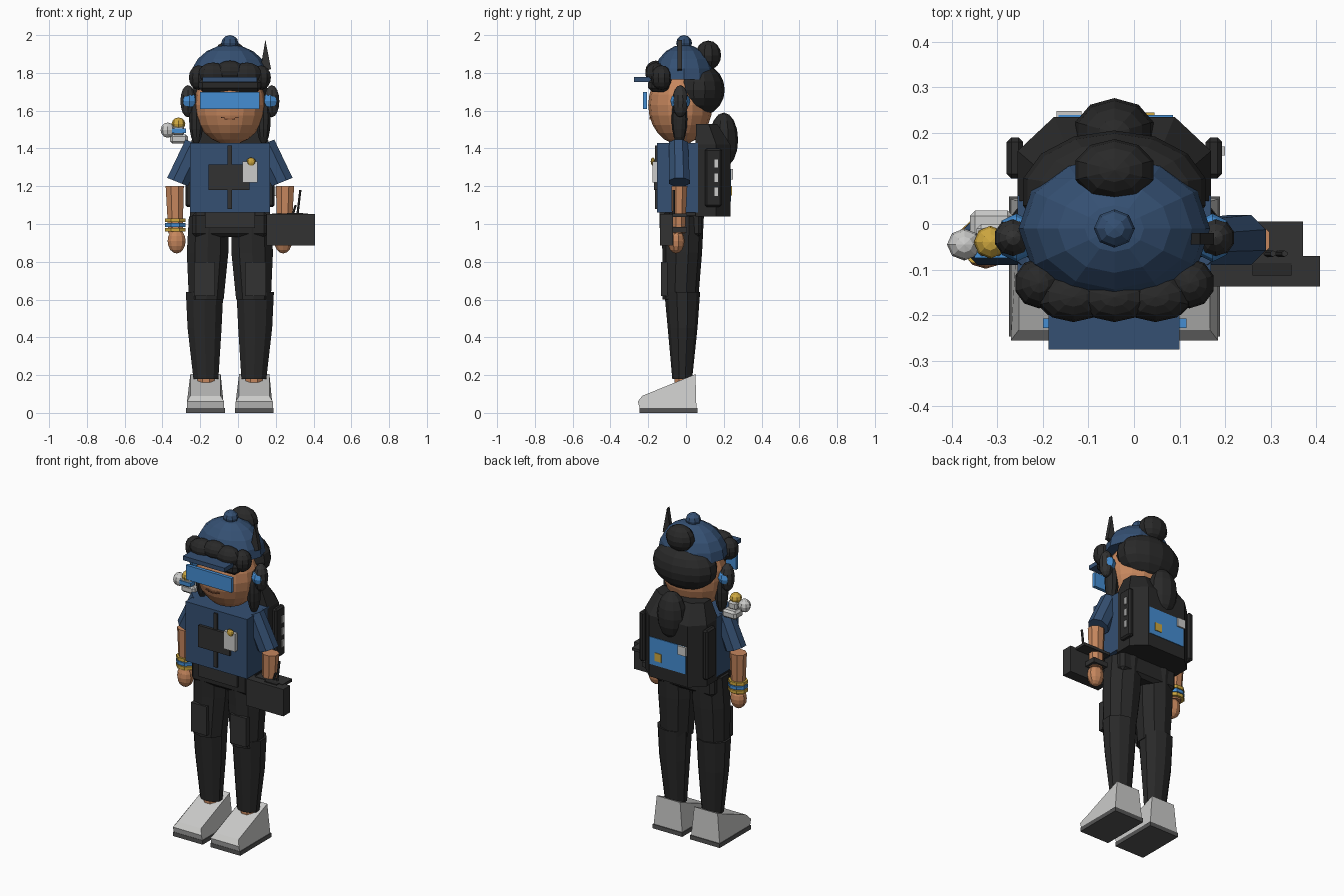
import bpy, bmesh, math
from mathutils import Matrix, Vector

if "Cube" in bpy.data.objects:
    bpy.data.objects.remove(bpy.data.objects["Cube"], do_unlink=True)

C = -0.043  # body centre line


def material(name, r, g, b):
    m = bpy.data.materials.new(name)
    m.use_nodes = True
    m.diffuse_color = (r, g, b, 1)
    node = next(n for n in m.node_tree.nodes if n.type == "BSDF_PRINCIPLED")
    node.inputs["Base Color"].default_value = (r, g, b, 1)
    return m


NAVY = material("navy cloth", 0.035, 0.08, 0.17)
BLACK = material("black cloth", 0.022, 0.022, 0.022)
CHARCOAL = material("charcoal plastic", 0.032, 0.032, 0.032)
BLUE = material("bright blue", 0.06, 0.27, 0.65)
SKIN = material("skin", 0.56, 0.24, 0.11)
LIGHT = material("light grey", 0.6, 0.6, 0.59)
SOLE = material("sole grey", 0.09, 0.09, 0.09)
GOLD = material("gold", 0.62, 0.39, 0.05)
MOUTH = material("mouth brown", 0.25, 0.09, 0.04)


def finish(name, bm, mat):
    bmesh.ops.recalc_face_normals(bm, faces=bm.faces)
    me = bpy.data.meshes.new(name)
    bm.to_mesh(me)
    bm.free()
    me.materials.append(mat)
    ob = bpy.data.objects.new(name, me)
    bpy.context.collection.objects.link(ob)
    return ob


def box(name, x, y, z, mat, bevel=0):
    """Box from (min, max) ranges."""
    bm = bmesh.new()
    bmesh.ops.create_cube(bm, size=1)
    for v in bm.verts:
        v.co = [(r[0] + r[1]) / 2 + c * (r[1] - r[0]) for c, r in zip(v.co, (x, y, z))]
    if bevel:
        bmesh.ops.bevel(bm, geom=bm.edges[:], offset=bevel, segments=1, affect="EDGES")
    return finish(name, bm, mat)


def ball(name, pos, radii, mat, seg=10, rings=8, dome=False):
    bm = bmesh.new()
    bmesh.ops.create_uvsphere(bm, u_segments=seg, v_segments=rings, radius=1)
    if dome:
        low = [v for v in bm.verts if v.co.z < -0.01]
        bmesh.ops.delete(bm, geom=low, context="VERTS")
        bmesh.ops.holes_fill(bm, edges=bm.edges)
    bm.transform(Matrix.Translation(pos) @ Matrix.Diagonal((*radii, 1)))
    return finish(name, bm, mat)


def loft(name, rings, mat, sides=8, tilt=0):
    """Skin over elliptical rings given as (x, y, z, rx, ry)."""
    bm = bmesh.new()
    loops = []
    for x, y, z, rx, ry in rings:
        loop = []
        for i in range(sides):
            a = (i + 0.5) * math.tau / sides
            dx = rx * math.cos(a) / math.cos(math.pi / sides)
            dy = ry * math.sin(a) / math.cos(math.pi / sides)
            loop.append(bm.verts.new((x + dx, y + dy, z + tilt * dx)))
        loops.append(loop)
    for a, b in zip(loops, loops[1:]):
        for i in range(sides):
            j = (i + 1) % sides
            bm.faces.new((a[i], a[j], b[j], b[i]))
    bm.faces.new(loops[0])
    bm.faces.new(loops[-1])
    return finish(name, bm, mat)


def prism(name, points, axis, lo, hi, mat, shape=None):
    """Extrude a 2D profile along an axis; shape can move the points."""
    bm = bmesh.new()

    def place(p, t):
        c = list(p)
        c.insert(axis, t)
        return Vector(c)
    f = bm.faces.new([bm.verts.new(place(p, lo)) for p in points])
    top = bmesh.ops.extrude_face_region(bm, geom=[f])["geom"]
    offset = Vector((0, 0, 0))
    offset[axis] = hi - lo
    bmesh.ops.translate(bm, vec=offset, verts=[v for v in top if isinstance(v, bmesh.types.BMVert)])
    if shape:
        for v in bm.verts:
            shape(v.co)
    return finish(name, bm, mat)


# Head, cap and hair
ball("head", (C, -0.03, 1.63), (0.19, 0.17, 0.21), SKIN, 16, 12)
ball("cap_dome", (C, -0.01, 1.765), (0.21, 0.165, 0.185), NAVY, 12, 10, dome=True)
ball("cap_button", (C, -0.01, 1.958), (0.045, 0.042, 0.042), NAVY, 8, 6)
box("cap_brim", (-0.187, 0.1), (-0.275, -0.1), (1.752, 1.778), NAVY)
ball("back_hair", (C, 0.07, 1.71), (0.205, 0.135, 0.14), BLACK, 14, 10)
ball("hair_bun", (C, 0.118, 1.893), (0.09, 0.068, 0.078), BLACK, 10, 8)
for dx, y, z, rx, rz in ((0, -0.16, 1.81, 0.08, 0.055), (0.09, -0.16, 1.795, 0.08, 0.06),
                         (0.165, -0.13, 1.775, 0.055, 0.065)):
    for s in ((1, -1) if dx else (1,)):
        ball("fringe_curl", (C + s * dx, y, z), (rx, 0.055, rz), BLACK)
box("fringe_underside", (C - 0.165, C + 0.165), (-0.2, -0.08), (1.7, 1.77), BLACK, 0.02)
box("visor", (-0.2, 0.115), (-0.228, -0.207), (1.61, 1.7), BLUE)
for i in range(-2, 3):
    x, z = C + i * 0.018, 1.555 + 0.002 * i * i
    box("mouth", (x - 0.01, x + 0.01), (-0.192, -0.185), (z - 0.003, z + 0.003), MOUTH)
prism("cap_fin", ((0.115, 1.8), (0.175, 1.82), (0.145, 1.975)), 1, -0.045, -0.02, CHARCOAL)

# Torso and chest gear
loft("shirt", [(C, -0.045, 1.06, 0.212, 0.108), (C, -0.045, 1.43, 0.212, 0.108)], NAVY, 4)
box("chest_pouch", (-0.155, 0.06), (-0.17, -0.15), (1.18, 1.315), CHARCOAL)
box("zip_strip", (C - 0.012, C + 0.012), (-0.163, -0.15), (1.08, 1.415), CHARCOAL)
box("badge", (0.025, 0.103), (-0.178, -0.15), (1.22, 1.33), LIGHT)
ball("badge_stud", (0.07, -0.175, 1.33), (0.024, 0.012, 0.022), GOLD, 8, 6)
box("waist", (C - 0.2, C + 0.2), (-0.125, 0.085), (0.93, 1.065), BLACK, 0.02)
box("belt_panel", (-0.175, 0.09), (-0.14, -0.11), (0.98, 1.07), CHARCOAL)


def shape_shoe(centre):
    def narrow(co):
        if co.z > 0.07:
            co.x = centre + (co.x - centre) * 0.82
    return narrow


# Paired parts
for s, side in ((1, "left"), (-1, "right")):
    def at(d):
        return C + s * d
    ball(side + "_side_lock", (at(0.178), -0.035, 1.555), (0.04, 0.042, 0.135), BLACK)
    ball(side + "_earphone_ring", (at(0.215), -0.03, 1.65), (0.045, 0.053, 0.05), BLUE, 8, 6)
    ball(side + "_earphone", (at(0.222), -0.03, 1.65), (0.042, 0.043, 0.085), CHARCOAL)
    loft(side + "_sleeve", [(at(0.277), -0.035, 1.222, 0.055, 0.055),
                            (at(0.18), -0.04, 1.425, 0.055, 0.05)], NAVY, 8, s * 0.4)
    loft(side + "_forearm", [(at(0.288), -0.04, 0.95, 0.038, 0.034),
                             (at(0.292), -0.035, 1.2, 0.048, 0.042)], SKIN)
    ball(side + "_hand", (at(0.282), -0.053, 0.91), (0.05, 0.045, 0.066), SKIN)
    loft(side + "_thigh", [(at(0.125), -0.03, 0.6, 0.092, 0.09),
                           (at(0.118), -0.02, 0.85, 0.11, 0.1),
                           (at(0.112), -0.018, 1.04, 0.105, 0.107)], BLACK, 10)
    loft(side + "_shin", [(at(0.127), -0.02, 0.18, 0.066, 0.05),
                          (at(0.134), -0.018, 0.45, 0.09, 0.075),
                          (at(0.134), -0.02, 0.64, 0.099, 0.09)], BLACK, 10)
    px = at(0.135)
    box(side + "_cargo_pocket", (px - 0.055, px + 0.055), (-0.132, -0.08), (0.62, 0.8), CHARCOAL)
    loft(side + "_ankle", [(at(0.127), -0.02, 0.1, 0.045, 0.04),
                           (at(0.127), -0.02, 0.2, 0.045, 0.04)], SKIN)
    sx = at(0.129)
    prism(side + "_shoe", ((-0.245, 0.025), (-0.255, 0.06), (-0.232, 0.09), (0.05, 0.205),
                           (0.055, 0.025)), 0, sx - 0.098, sx + 0.098, LIGHT, shape_shoe(sx))
    box(side + "_sole", (sx - 0.102, sx + 0.102), (-0.247, 0.06), (0, 0.026), SOLE)
    box(side + "_pack_pocket", sorted((at(0.2), at(0.236))), (0.1, 0.19), (1.09, 1.4), BLACK, 0.01)

# Bracelets on the right wrist
for z, mat in ((1.02, GOLD), (0.995, BLUE), (0.97, GOLD)):
    loft("bracelet", [(C - 0.289, -0.038, z - 0.01, 0.054, 0.048),
                      (C - 0.289, -0.038, z + 0.01, 0.054, 0.048)], mat)

# Backpack with tapered top, roll and back panel
half = ((0.212, 0.05), (0.212, 0.16), (0.132, 0.235))
outline = [(C + x, y) for x, y in half] + [(C - x, y) for x, y in reversed(half)]
prism("backpack", outline, 2, 1.04, 1.42, BLACK)


def taper(co):
    if co.z > 1.5:
        co.x = C + (co.x - C) * 0.78
        co.y = 0.06 + (co.y - 0.06) * 0.6


prism("backpack_lid", outline, 2, 1.42, 1.53, BLACK, taper)
ball("pack_roll", (C, 0.2, 1.445), (0.09, 0.076, 0.145), BLACK, 10, 8)
box("pack_panel", (-0.165, 0.085), (0.23, 0.239), (1.12, 1.29), BLUE)
box("pack_gold_patch", (0.0, 0.045), (0.235, 0.244), (1.15, 1.2), GOLD)
box("pack_grey_patch", (-0.17, -0.115), (0.235, 0.248), (1.235, 1.29), LIGHT)
for z in (1.17, 1.245, 1.32):
    box("pack_side_strip", (0.19, 0.2), (0.15, 0.17), (z - 0.022, z + 0.022), LIGHT)

# Hand-held controller
box("controller_body", (0.15, 0.408), (-0.137, -0.07), (0.885, 1.052), CHARCOAL)
box("controller_shelf", (0.18, 0.37), (-0.09, 0.005), (1.038, 1.055), CHARCOAL)
box("controller_screen", (0.26, 0.345), (-0.113, -0.085), (1.05, 1.057), BLACK)
box("controller_grip", (0.2, 0.3), (-0.08, 0.005), (0.955, 0.985), CHARCOAL)
for x, top in ((0.29, 1.1), (0.315, 1.18)):
    loft("controller_antenna", [(x, -0.065, 1.05, 0.006, 0.006),
                                (x + 0.015, -0.065, top, 0.006, 0.006)], CHARCOAL, 6)

# Shoulder gadget
box("gadget_body", (-0.36, -0.265), (-0.055, 0.03), (1.425, 1.475), LIGHT, 0.012)
box("gadget_neck", (-0.345, -0.285), (-0.07, 0.0), (1.47, 1.52), LIGHT, 0.01)
box("gadget_stripe", (-0.35, -0.275), (-0.075, -0.03), (1.482, 1.506), BLUE)
ball("gadget_lamp", (-0.315, -0.04, 1.53), (0.036, 0.036, 0.034), GOLD, 8, 6)
ball("gadget_globe", (-0.372, -0.045, 1.497), (0.038, 0.035, 0.04), LIGHT, 8, 6)
